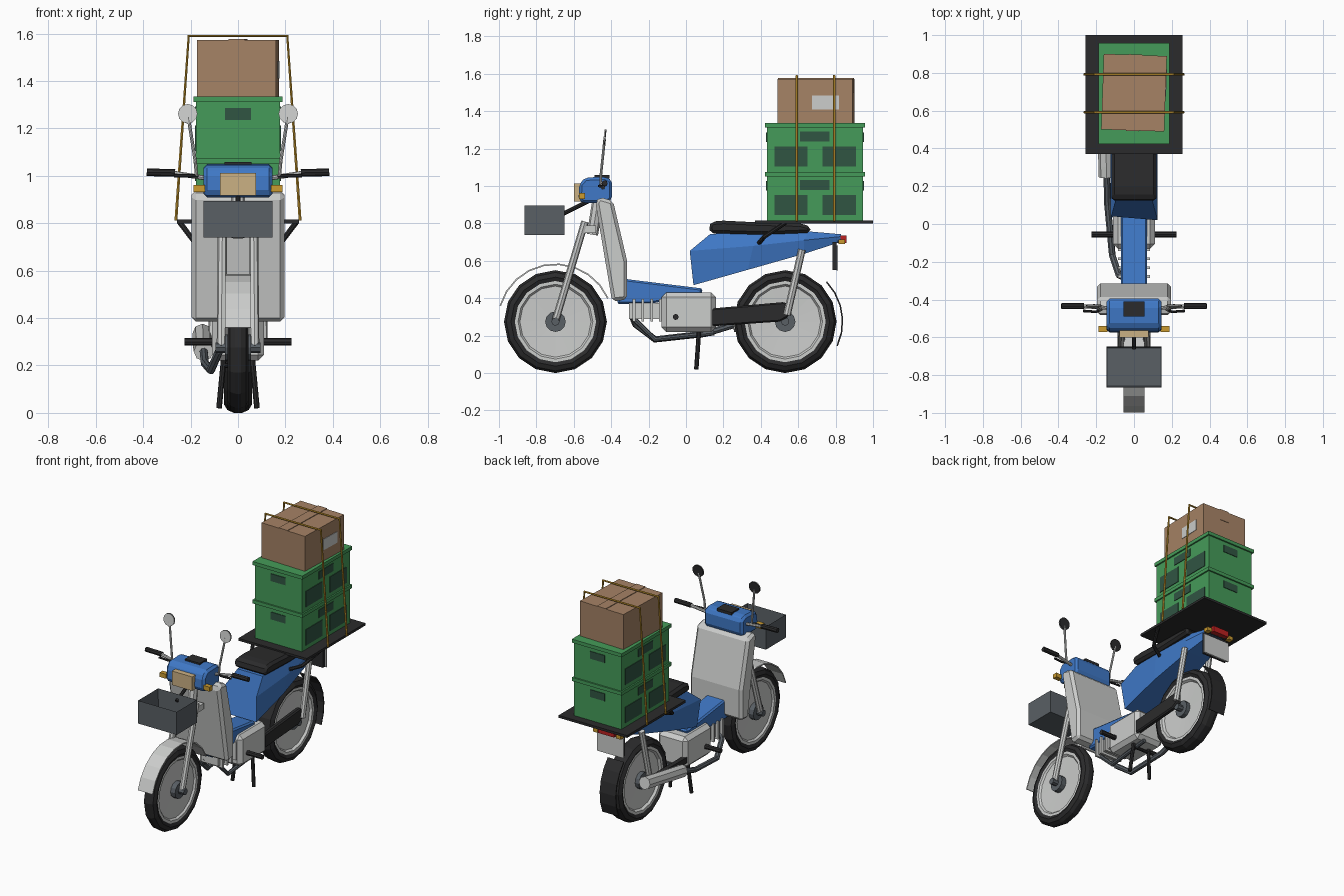
import bpy, bmesh, math
from mathutils import Vector, Matrix

if "Cube" in bpy.data.objects:
    bpy.data.objects.remove(bpy.data.objects["Cube"])

def mat(name, r, g, b):
    m = bpy.data.materials.new(name)
    m.diffuse_color = (r, g, b, 1)
    m.use_nodes = True
    m.node_tree.nodes["Principled BSDF"].inputs["Base Color"].default_value = m.diffuse_color
    return m

BLUE = mat("blue paint", .05, .19, .57)
LIGHT = mat("light grey", .6, .61, .6)
BLACK = mat("black rubber", .024, .024, .025)
GREY = mat("slate grey", .1, .115, .13)
GREEN = mat("crate green", .06, .33, .10)
DKGREEN = mat("dark green", .03, .09, .055)
CARD = mat("cardboard", .38, .225, .13)
AMBER = mat("amber", .6, .33, .03)
RED = mat("red lens", .5, .015, .015)
TAN = mat("headlight tan", .6, .44, .23)

# ---------- helpers ----------
def finish(name, bm, m, bevel=0):
    bmesh.ops.remove_doubles(bm, verts=bm.verts, dist=1e-5)
    bmesh.ops.recalc_face_normals(bm, faces=bm.faces)
    me = bpy.data.meshes.new(name)
    bm.to_mesh(me)
    bm.free()
    me.materials.append(m)
    ob = bpy.data.objects.new(name, me)
    bpy.context.collection.objects.link(ob)
    if bevel:
        b = ob.modifiers.new("bevel", 'BEVEL')
        b.width, b.segments = bevel, 1
    return ob

def box(name, x, y, z, m, bevel=0):
    bm = bmesh.new()
    bmesh.ops.create_cube(bm, size=1)
    for v in bm.verts:
        v.co = [(a[0] + a[1]) / 2 + c * (a[1] - a[0]) for a, c in zip((x, y, z), v.co)]
    return finish(name, bm, m, bevel)

def loft(name, rings, m, closed=False, caps=True, bevel=0):
    bm = bmesh.new()
    vs = [[bm.verts.new(p) for p in r] for r in rings]
    n = len(vs[0])
    pairs = list(zip(vs, vs[1:])) + ([(vs[-1], vs[0])] if closed else [])
    for a, b in pairs:
        for i in range(n):
            j = (i + 1) % n
            bm.faces.new((a[i], a[j], b[j], b[i]))
    if caps and not closed:
        bm.faces.new(vs[0])
        bm.faces.new(vs[-1])
    return finish(name, bm, m, bevel)

def extrude_x(name, yz, x0, x1, m, bevel=0):
    return loft(name, [[(x, y, z) for y, z in yz] for x in (x0, x1)], m, bevel=bevel)

def lathe_x(name, profile, cy, cz, m, n=16, closed=False):
    ring = lambda x, r: [(x, cy + r * math.sin(2 * math.pi * i / n),
                          cz - r * math.cos(2 * math.pi * i / n)) for i in range(n)]
    return loft(name, [ring(x, r) for x, r in profile], m, closed)

def tube(name, pts, r, m, res=2):
    cu = bpy.data.curves.new(name, 'CURVE')
    cu.dimensions = '3D'
    cu.bevel_depth, cu.bevel_resolution, cu.use_fill_caps = r, res, True
    sp = cu.splines.new('POLY')
    sp.points.add(len(pts) - 1)
    for p, c in zip(sp.points, pts):
        p.co = (*c, 1)
    sp.use_smooth = False
    tmp = bpy.data.objects.new(name, cu)
    me = bpy.data.meshes.new_from_object(tmp)
    bpy.data.objects.remove(tmp)
    me.materials.clear()
    me.materials.append(m)
    ob = bpy.data.objects.new(name, me)
    bpy.context.collection.objects.link(ob)
    return ob

def fender(name, cy, cz, r, a0, a1, w, m, n=9):
    rings = []
    for i in range(n + 1):
        a = math.radians(a0 + (a1 - a0) * i / n)
        rings.append([(x, cy + q * math.cos(a), cz + q * math.sin(a))
                      for x, q in ((-w, r - .008), (w, r - .008), (w, r), (-w, r))])
    return loft(name, rings, m)

# ---------- wheels and fenders ----------
R, FY, RY = .275, -.698, .53
for nm, cy, w in (("front", FY, .045), ("rear", RY, .06)):
    half = [(w * .75, .212), (w, .238), (w * .75, .263), (w * .28, R)]
    lathe_x(nm + "_tyre", [(-x, r) for x, r in half] + half[::-1], cy, R, BLACK, 16, True)
    d = [(w * .45, .05), (w * .55, .19), (w * .8, .2), (w * .8, .218)]
    lathe_x(nm + "_wheel_disc", [(-x, r) for x, r in d] + d[::-1], cy, R, LIGHT)
    lathe_x(nm + "_hub", [(-.055, .055), (.055, .055)], cy, R, GREY, 12)
    lathe_x(nm + "_axle", [(-.095, .022), (.095, .022)], cy, R, GREY, 8)
fender("front_fender", FY, R, .311, 164, 24, .055, LIGHT)
fender("rear_fender", RY, R, .311, 44, -25, .06, BLACK, 5)

# ---------- fork, shocks, stands, pegs ----------
for s, side in ((-1, "left"), (1, "right")):
    tube(side + "_fork", [(s * .065, -.54, .81), (s * .07, FY, .28)], .02, LIGHT)
    tube(side + "_shock", [(s * .1, .62, .66), (s * .105, .54, .31)], .02, LIGHT)
    tube(side + "_stand_leg", [(s * .06, .07, .23), (s * .08, .055, .02)], .012, BLACK)
    tube(side + "_foot_peg", [(s * .09, -.055, .3), (s * .225, -.055, .3)], .016, BLACK)
box("fork_bridge", (-.08, .08), (-.55, -.48), (.75, .79), LIGHT)
tube("steering_column", [(0, -.5, .74), (0, -.47, .93)], .03, LIGHT)
tube("stand_bar", [(-.065, .068, .2), (.065, .068, .2)], .01, BLACK)

# ---------- leg shield, floor tunnel, rear body, seat ----------
extrude_x("leg_shield", [(-.485, .915), (-.462, .942), (-.39, .92), (-.315, .6),
                         (-.315, .393), (-.395, .383)], -.196, .196, LIGHT, .022)
extrude_x("floor_tunnel", [(-.37, .37), (-.33, .505), (-.3, .5), (.09, .452), (.08, .415), (-.2, .37)],
          -.07, .07, BLUE, .01)
secs = []
for (yt, zt, wt), (ym, zm, wm), (yb, zb, wb) in (
        ((.13, .744, .095), (.02, .653, .125), (.04, .47, .11)),
        ((.4, .752, .095), (.36, .68, .125), (.33, .552, .11)),
        ((.66, .757, .08), (.63, .71, .1), (.63, .637, .085)),
        ((.83, .742, .045), (.83, .73, .055), (.83, .702, .045))):
    secs.append([(wt, yt, zt), (wm, ym, zm), (wb, yb, zb), (-wb, yb, zb), (-wm, ym, zm), (-wt, yt, zt)])
loft("rear_body", secs, BLUE)
extrude_x("seat", [(.12, .785), (.13, .748), (.4, .74), (.665, .75), (.665, .785), (.61, .8),
                   (.4, .805), (.2, .815), (.14, .81)], -.12, .12, BLACK, .016)

# ---------- engine, exhaust, chain case ----------
box("engine_case", (-.11, .11), (-.13, .16), (.22, .432), LIGHT, .025)
box("engine_cylinder", (-.065, .065), (-.305, -.12), (.29, .375), LIGHT)
for i in range(4):
    y = -.285 + i * .047
    box("cooling_fin_%d" % i, (-.085, .085), (y, y + .014), (.275, .395), LIGHT)
extrude_x("chain_case", [(.135, .25), (.135, .345), (.525, .38), (.55, .36), (.548, .3), (.5, .275)],
          .07, .105, BLACK, .008)
box("swing_arm", (-.105, -.075), (.13, .56), (.26, .3), BLACK)
tube("exhaust_pipe", [(-.04, -.29, .31), (-.08, -.27, .26), (-.115, -.165, .18), (-.14, .1, .21),
                      (-.145, .28, .265)], .018, GREY)
tube("muffler", [(-.145, .25, .26), (-.147, .31, .272), (-.15, .66, .335)], .042, LIGHT)
tube("lower_frame_rail", [(.04, -.29, .3), (.04, -.165, .18), (.04, .15, .215)], .014, GREY)

# ---------- handlebar head, lamps, mirrors ----------
extrude_x("handlebar_head", [(-.575, .925), (-.57, 1.01), (-.54, 1.045), (-.43, 1.05), (-.395, 1.03),
                             (-.395, .93), (-.42, .908), (-.55, .908)], -.145, .145, BLUE, .02)
box("headlight", (-.076, .076), (-.6, -.56), (.918, 1.013), TAN)
box("instrument_panel", (-.056, .056), (-.49, -.41), (1.04, 1.058), BLACK)
for s, side in ((-1, "left"), (1, "right")):
    box(side + "_front_indicator", sorted((s * .14, s * .188)), (-.572, -.54), (.932, .962), AMBER)
    tube(side + "_handlebar", [(s * .13, -.445, .99), (s * .28, -.435, 1.013)], .01, LIGHT)
    tube(side + "_grip", [(s * .265, -.435, 1.013), (s * .385, -.435, 1.015)], .016, BLACK)
    tube(side + "_lever", [(s * .17, -.45, 1.0), (s * .2, -.465, 1.0), (s * .27, -.46, 1.0)], .007, BLACK)
    tube(side + "_mirror_stalk", [(s * .175, -.455, 1.0), (s * .18, -.455, 1.06), (s * .21, -.435, 1.25)],
         .007, LIGHT)
    for part, dy, m in (("shell", 0, LIGHT), ("glass", .005, BLACK)):
        bm = bmesh.new()
        rot = Matrix.Rotation(math.radians(84), 4, 'X')
        bmesh.ops.create_cone(bm, cap_ends=True, segments=12, radius1=.041, radius2=.041, depth=.006,
                              matrix=Matrix.Translation((s * .212, -.437 + dy, 1.262)) @ rot)
        finish(side + "_mirror_" + part, bm, m)

# ---------- front basket (open top) ----------
bm = bmesh.new()
bmesh.ops.create_cube(bm, size=1)
for v in bm.verts:
    v.co = (v.co.x * .29, -.757 + v.co.y * .215, .817 + v.co.z * .156)
top = [f for f in bm.faces if f.calc_center_median().z > .88]
inner = bmesh.ops.inset_region(bm, faces=top, thickness=.008)
bmesh.ops.translate(bm, verts=top[0].verts, vec=(0, 0, -.145))
finish("front_basket", bm, GREY)
tube("basket_strut", [(0, -.66, .85), (0, -.5, .93)], .011, BLACK)

# ---------- rear rack and tail ----------
box("rear_rack", (-.257, .257), (.37, 1.0), (.8, .816), BLACK)
for s, side in ((-1, "left"), (1, "right")):
    tube(side + "_rack_strut", [(s * .11, .39, .695), (s * .19, .42, .73), (s * .245, .53, .803)], .012, BLACK)
    box(side + "_rear_indicator", sorted((s * .07, s * .105)), (.815, .85), (.69, .715), AMBER)
box("indicator_bar", (-.08, .08), (.81, .83), (.695, .71), BLACK)
box("tail_light", (-.06, .06), (.825, .857), (.695, .735), RED)
box("plate_bracket", (-.09, .09), (.783, .805), (.55, .7), BLACK)
box("number_plate", (-.1, .1), (.805, .813), (.548, .682), LIGHT)

# ---------- cargo: two crates with recess panels ----------
CY = .69
for k, z in enumerate((.816, 1.076)):
    n = ("lower", "upper")[k] + "_crate"
    box(n, (-.177, .177), (CY - .257, CY + .257), (z, z + .255), GREEN)
    box(n + "_rim", (-.187, .187), (CY - .267, CY + .267), (z + .236, z + .26), GREEN)
    for s in (-1, 1):
        for y0, y1, z0, z1 in ((.61, .768, .163, .216), (.472, .65, .028, .136), (.73, .908, .028, .136)):
            box(n + "_side_panel", sorted((s * .17, s * .181)), (y0, y1), (z + z0, z + z1), DKGREEN)
        box(n + "_end_panel", (-.055, .055), sorted((CY + s * .25, CY + s * .261)), (z + .16, z + .21), DKGREEN)

# ---------- cardboard box, slightly turned ----------
turn = Matrix.Translation((0, CY + .005, 0)) @ Matrix.Rotation(math.radians(-2), 4, 'Z')
for ob in (box("cardboard_box", (-.167, .167), (-.2, .2), (1.336, 1.573), CARD),
           box("box_tape", (-.034, .034), (-.203, .203), (1.5, 1.577), CARD),
           box("shipping_label", (.16, .17), (-.015, .13), (1.41, 1.485), LIGHT)):
    ob.data.transform(turn)

# ---------- straps ----------
for i, y in enumerate((.592, .792)):
    tube("strap_%d" % i, [(-.262, y, .812), (-.208, y, 1.59), (.208, y, 1.59), (.262, y, .812)], .007, AMBER, 1)
